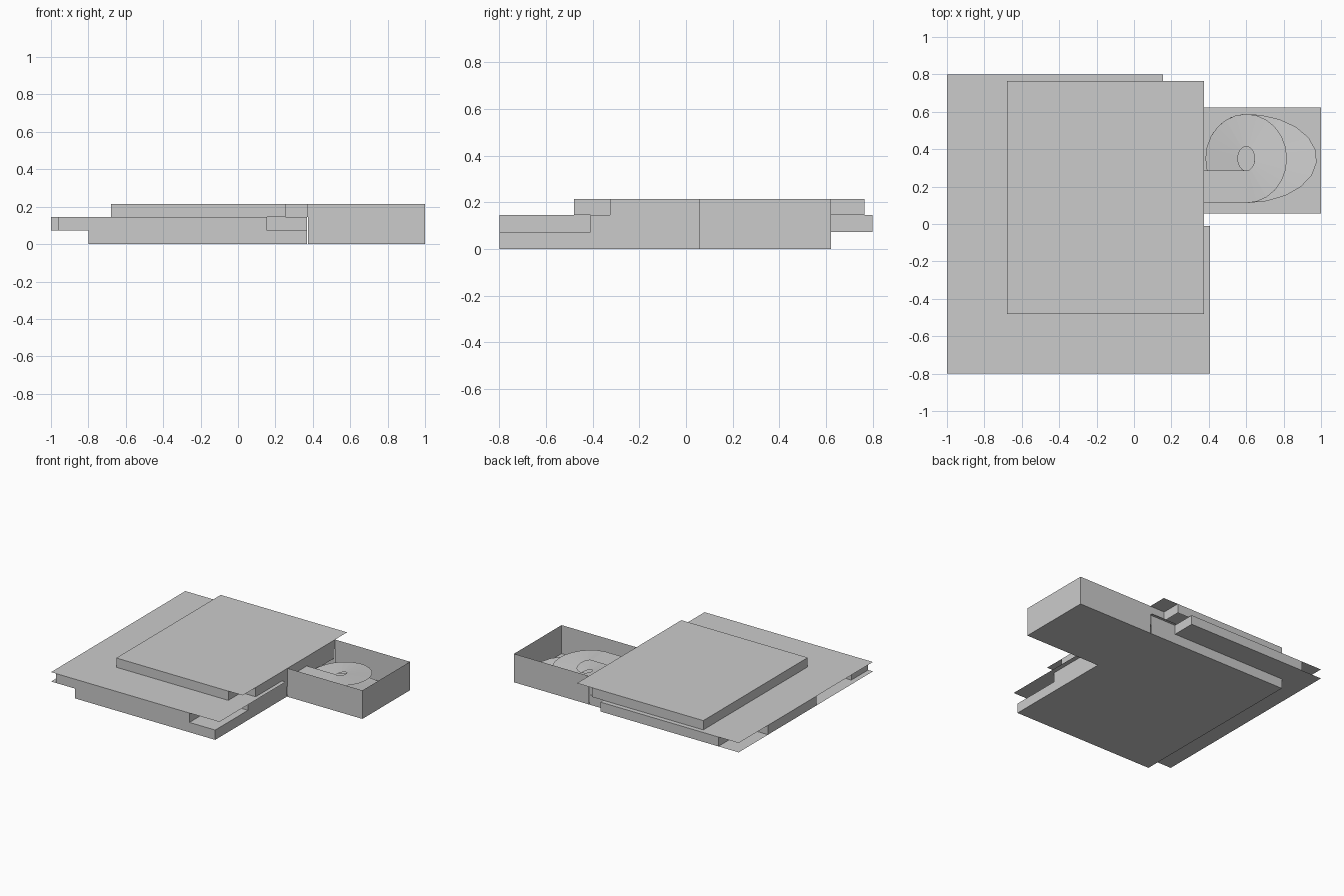
import bpy, bmesh
from math import sin, cos, pi

if "Cube" in bpy.data.objects:
    bpy.data.objects.remove(bpy.data.objects["Cube"])

Z0, Z1, Z2, Z3 = 0.002, 0.074, 0.145, 0.215


def finish(name, bm):
    mesh = bpy.data.meshes.new(name)
    bm.to_mesh(mesh)
    bm.free()
    obj = bpy.data.objects.new(name, mesh)
    bpy.context.collection.objects.link(obj)
    return obj


def slab(name, outline, z):
    """Thin horizontal sheet from a plan outline."""
    bm = bmesh.new()
    bm.faces.new([bm.verts.new((x, y, z)) for x, y in outline])
    return finish(name, bm)


def walls(name, outline, low, high, closed=True):
    """Vertical sheets standing along a plan outline."""
    bm = bmesh.new()
    a = [bm.verts.new((x, y, low)) for x, y in outline]
    b = [bm.verts.new((x, y, high)) for x, y in outline]
    n = len(outline)
    for i in range(n if closed else n - 1):
        j = (i + 1) % n
        bm.faces.new((a[i], a[j], b[j], b[i]))
    return finish(name, bm)


def ramp(name, inner, outer):
    """Ribbon between two matching edge paths."""
    bm = bmesh.new()
    a = [bm.verts.new(p) for p in inner]
    b = [bm.verts.new(p) for p in outer]
    for i in range(len(a) - 1):
        bm.faces.new((a[i], b[i], b[i + 1], a[i + 1]))
    return finish(name, bm)


# Ground floor: one L-shaped base under the house and the ramp court
base = [(-.8, -.8), (.37, -.8), (.37, .055), (1, .055), (1, .622), (-.8, .622)]
slab("ground_floor", base, 0)
walls("ground_walls", [(.37, .622), (-.8, .622), (-.8, -.8), (.37, -.8), (.37, .055)],
      0, Z1, closed=False)

# Middle floor with its recessed corners
slab("middle_floor", [(-1, -.8), (.37, -.8), (.37, .62), (.155, .62), (.155, .8), (-1, .8)], Z1)
walls("middle_walls", [(-.96, -.8), (.155, -.8), (.155, -.41), (.37, -.41),
                       (.37, .62), (.155, .62), (.155, .8), (-.83, .8),
                       (-.83, .45), (-1, .45), (-1, -.13), (-.83, -.13),
                       (-.83, -.6), (-.96, -.6)], Z1, Z2)

# Upper floor terrace and walls
slab("terrace", [(-1, -.8), (.405, -.8), (.405, -.01), (.375, -.01), (.375, .64),
                 (.155, .64), (.155, .8), (-1, .8)], Z2)
walls("upper_walls", [(-.68, -.48), (.255, -.48), (.255, -.325), (.375, -.325),
                      (.375, .62), (.25, .62), (.25, .765), (-.68, .765)], Z2, Z3)

# Flat roof overhanging the recessed corners
slab("roof", [(-.68, -.48), (.375, -.48), (.375, .765), (-.68, .765)], Z3)

# Open-topped ramp court
walls("ramp_court_walls", [(.375, .055), (1, .055), (1, .622), (.375, .622)],
      0, Z3, closed=False)

# Spiral ramp: upper turn starts from a straight lane, lower turn swings wider
CX, CY, STEPS = .6, .35, 24
inner, outer = [(.375, .285, Z2)], [(.375, .112, Z2)]
for i in range(STEPS + 1):
    t = -pi / 2 + 2 * pi * i / STEPS
    z = Z2 + (Z1 - Z2) * i / STEPS
    inner.append((CX + .045 * cos(t), CY + .065 * sin(t), z))
    outer.append((CX + .218 * cos(t), CY + .238 * sin(t), z))
ramp("upper_ramp", inner, outer)

inner, outer = [(.375, .285, Z1)], [(.375, .112, Z1)]
for i in range(17):
    t = -pi / 2 + 1.5 * pi * i / 16
    z = Z1 + (Z0 - Z1) * i / 16
    wide = .378 if cos(t) > 0 else .218
    inner.append((CX + .045 * cos(t), CY + .065 * sin(t), z))
    outer.append((CX + wide * cos(t), CY + .238 * sin(t), z))
ramp("lower_ramp", inner, outer)
